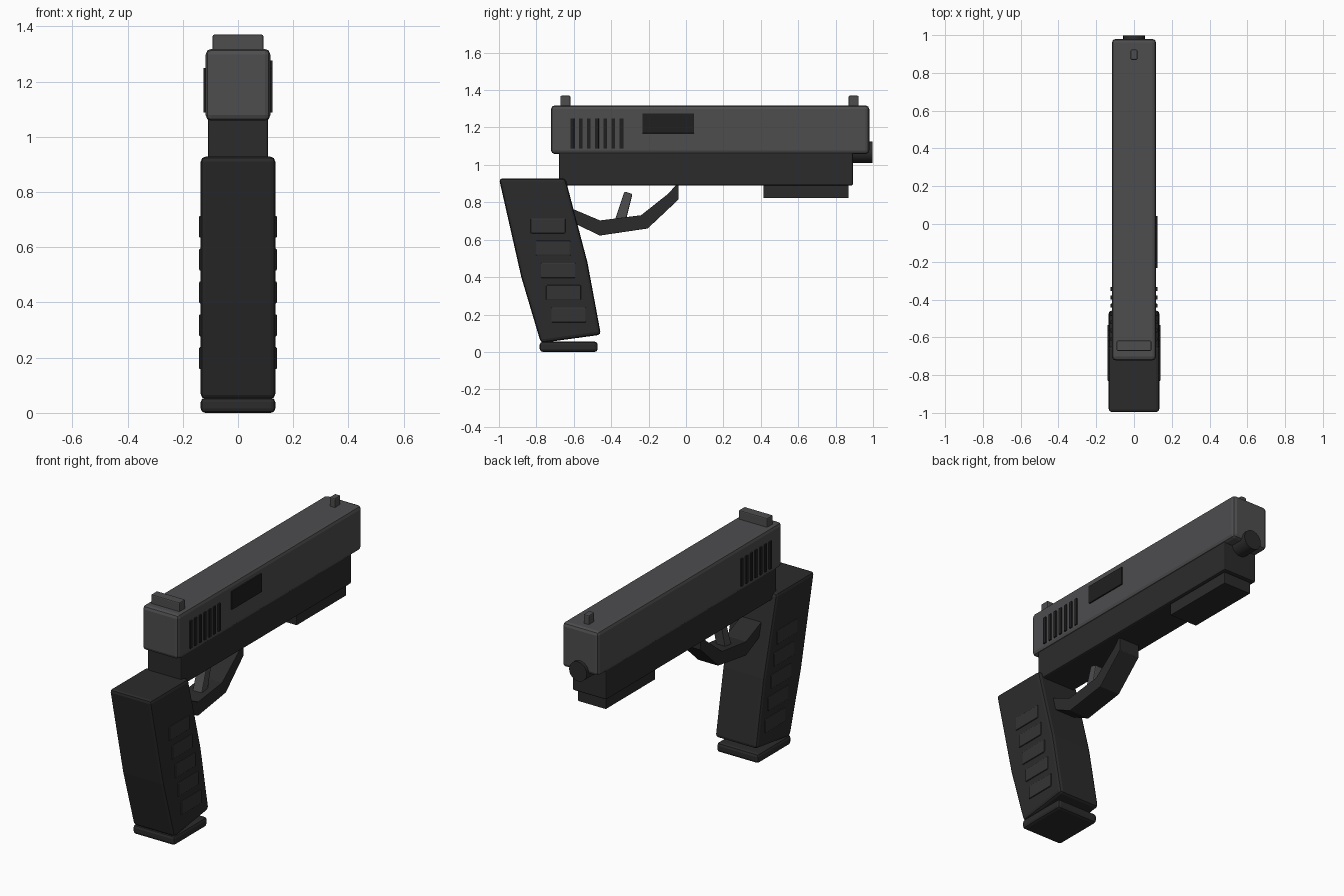
import bpy, bmesh, math

if "Cube" in bpy.data.objects:
    bpy.data.objects.remove(bpy.data.objects["Cube"])


def material(name, v):
    m = bpy.data.materials.new(name)
    m.diffuse_color = (v, v, v * 1.04, 1)
    m.use_nodes = True
    m.node_tree.nodes["Principled BSDF"].inputs["Base Color"].default_value = m.diffuse_color
    return m


STEEL = material("slide_grey", 0.075)
POLY = material("frame_black", 0.024)
DARK = material("recess_black", 0.014)
PAD = material("pad_grey", 0.034)


def finish(ob, mat, bevel):
    ob.data.materials.append(mat)
    if bevel:
        mod = ob.modifiers.new("Bevel", 'BEVEL')
        mod.width, mod.segments, mod.limit_method = bevel, 2, 'ANGLE'
        mod.angle_limit = math.radians(35)
    return ob


def prism(name, pts, half, mat, bevel=0.0, cx=0.0):
    """Extrude a (y, z) profile symmetrically along x."""
    bm = bmesh.new()
    face = bm.faces.new([bm.verts.new((cx - half, y, z)) for y, z in pts])
    ext = bmesh.ops.extrude_face_region(bm, geom=[face])
    bmesh.ops.translate(bm, vec=(2 * half, 0, 0),
                        verts=[v for v in ext["geom"] if isinstance(v, bmesh.types.BMVert)])
    bmesh.ops.recalc_face_normals(bm, faces=bm.faces)
    me = bpy.data.meshes.new(name)
    bm.to_mesh(me)
    bm.free()
    ob = bpy.data.objects.new(name, me)
    bpy.context.collection.objects.link(ob)
    return finish(ob, mat, bevel)


def box(name, half, y0, y1, z0, z1, mat, bevel=0.0, cx=0.0):
    return prism(name, [(y0, z0), (y1, z0), (y1, z1), (y0, z1)], half, mat, bevel, cx)


# Slide and frame
box("slide", 0.117, -0.722, 0.98, 1.058, 1.318, STEEL, 0.02)
box("frame", 0.109, -0.68, 0.893, 0.89, 1.07, POLY, 0.008)
box("accessory_rail", 0.09, 0.414, 0.869, 0.822, 0.90, POLY, 0.003)

# Barrel end
bpy.ops.mesh.primitive_cylinder_add(vertices=24, radius=0.057, depth=0.3,
                                    location=(0, 0.848, 1.068), rotation=(math.pi / 2, 0, 0))
barrel = bpy.context.object
barrel.name = "barrel"
finish(barrel, POLY, 0)
bpy.ops.object.shade_smooth_by_angle()

# Sights
box("rear_sight", 0.092, -0.672, -0.618, 1.30, 1.37, STEEL, 0.006)
box("front_sight", 0.018, 0.869, 0.923, 1.30, 1.37, STEEL, 0.006)

# Ejection port plate, right side only
box("ejection_port", 0.0125, -0.233, 0.043, 1.169, 1.276, DARK, 0.002, cx=0.1125)

# Slide serrations on both sides
for side in (-1, 1):
    for i in range(7):
        y = -0.607 + 0.0437 * i
        box(f"serration_{i}", 0.012, y - 0.01, y + 0.01, 1.087, 1.249, DARK, 0.002, cx=side * 0.113)

# Grip and magazine base
grip = [(-1.0, 0.928), (-0.88, 0.398), (-0.776, 0.048), (-0.455, 0.092),
        (-0.527, 0.479), (-0.645, 0.928)]
prism("grip", grip, 0.135, POLY, 0.018).modifiers["Bevel"].angle_limit = math.radians(30)
box("magazine_base", 0.135, -0.782, -0.472, 0.0, 0.055, POLY, 0.016)

# Raised grip pads on both sides
for side in (-1, 1):
    for i in range(5):
        y, z = -0.738 + 0.0277 * i, 0.674 - 0.119 * i
        box(f"grip_pad_{i}", 0.012, y - 0.093, y + 0.093, z - 0.04, z + 0.04,
            PAD, 0.005, cx=side * 0.129)

# Trigger guard and trigger
guard = [(-0.04, 0.90), (-0.04, 0.815), (-0.205, 0.66), (-0.462, 0.622), (-0.62, 0.70),
         (-0.63, 0.775), (-0.46, 0.703), (-0.24, 0.731), (-0.10, 0.842), (-0.045, 0.90)]
prism("trigger_guard", guard, 0.066, POLY, 0.004)
trigger = [(-0.329, 0.858), (-0.286, 0.844), (-0.325, 0.69), (-0.382, 0.70)]
prism("trigger", trigger, 0.03, STEEL, 0.006)
